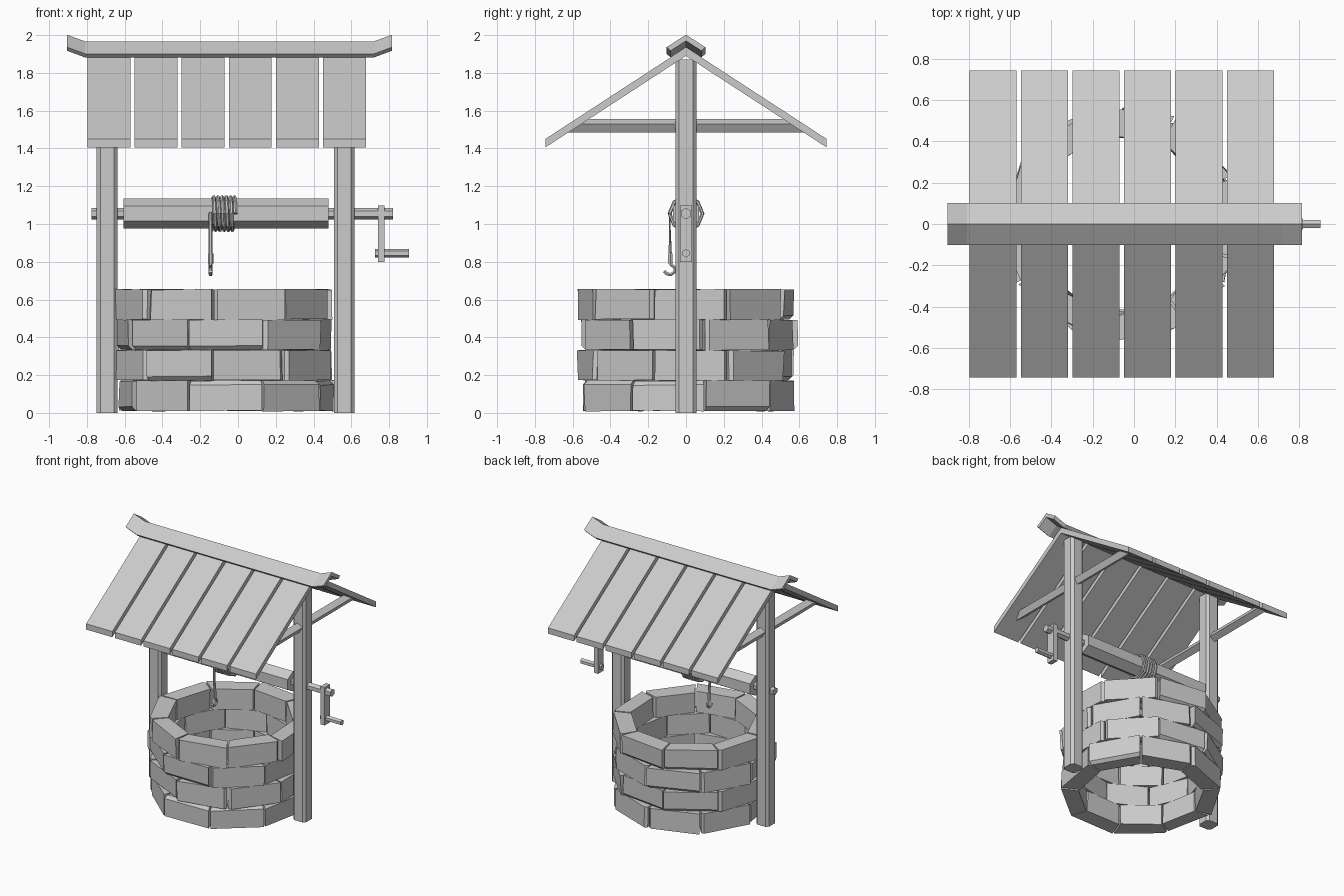
import bpy, bmesh, math, random
from math import sin, cos, pi, radians

if "Cube" in bpy.data.objects:
    bpy.data.objects.remove(bpy.data.objects["Cube"])

random.seed(4)
CX = -0.065          # centre line of the well and posts
AXLE_Z = 1.055


def finish(name, bm):
    bmesh.ops.recalc_face_normals(bm, faces=bm.faces)
    me = bpy.data.meshes.new(name)
    bm.to_mesh(me)
    bm.free()
    ob = bpy.data.objects.new(name, me)
    bpy.context.collection.objects.link(ob)
    return ob


def loft(name, sections):
    """Skin a closed solid through equal-length rings of points."""
    bm = bmesh.new()
    rings = [[bm.verts.new(p) for p in s] for s in sections]
    n = len(rings[0])
    for a, b in zip(rings, rings[1:]):
        for i in range(n):
            j = (i + 1) % n
            bm.faces.new((a[i], a[j], b[j], b[i]))
    bm.faces.new(rings[0])
    bm.faces.new(rings[-1])
    return finish(name, bm)


def prism_x(name, profile, x0, x1):
    return loft(name, [[(x, y, z) for y, z in profile] for x in (x0, x1)])


def ngon(n, r, cz, start=90):
    return [(r * cos(radians(start) + 2 * pi * i / n),
             cz + r * sin(radians(start) + 2 * pi * i / n)) for i in range(n)]


def tube(name, pts, r):
    cu = bpy.data.curves.new(name, 'CURVE')
    cu.dimensions = '3D'
    cu.bevel_depth = r
    cu.bevel_resolution = 1
    cu.use_fill_caps = True
    sp = cu.splines.new('POLY')
    sp.points.add(len(pts) - 1)
    for p, co in zip(sp.points, pts):
        p.co = (*co, 1)
    ob = bpy.data.objects.new(name, cu)
    bpy.context.collection.objects.link(ob)
    bpy.ops.object.select_all(action='DESELECT')
    ob.select_set(True)
    bpy.context.view_layer.objects.active = ob
    bpy.ops.object.convert(target='MESH')
    for f in bpy.context.object.data.polygons:
        f.use_smooth = False


def stone(name, a0, a1, z0, z1, worn):
    """Wedge block; worn picks a chamfered outer edge (1 top, -1 bottom, 0 none)."""
    push = random.uniform(-0.012, 0.008)
    ri, ro = 0.45 + push, 0.582 + push
    bm = bmesh.new()
    v = []
    for z in (z0, z1):
        for r, a in ((ri, a0), (ro, a0), (ro, a1), (ri, a1)):
            k = r + random.uniform(-0.006, 0.006)
            v.append(bm.verts.new((CX + k * sin(a), -k * cos(a),
                                   z + random.uniform(-0.003, 0.003))))
    for f in ((0, 1, 2, 3), (4, 5, 6, 7), (0, 1, 5, 4), (1, 2, 6, 5), (2, 3, 7, 6), (3, 0, 4, 7)):
        bm.faces.new([v[i] for i in f])
    bmesh.ops.recalc_face_normals(bm, faces=bm.faces)
    pair = {1: (5, 6), -1: (1, 2), 0: random.choice(((1, 5), (2, 6)))}[worn]
    edge = bm.edges.get((v[pair[0]], v[pair[1]]))
    bmesh.ops.bevel(bm, geom=[edge], offset=0.022, segments=1, affect='EDGES')
    finish(name, bm)


# Stone wall: four staggered courses of nine blocks
for c in range(4):
    z0 = 0.01 + c * 0.161
    start = 20 if c % 2 == 0 else -7
    for i in range(9):
        a0, a1 = radians(start + 40 * i + 0.6), radians(start + 40 * (i + 1) - 0.6)
        worn = random.choice((0, 0, 0, 1, -1))
        if c == 2 and i == 8:
            worn = -1
        if c == 0 and i in (0, 1):
            worn = 1
        stone(f"wall_stone_{c}_{i}", a0, a1, z0 + 0.001, z0 + 0.160, worn)

# Posts and the tilted cross braces under the roof
for side, tag in ((-1, "left"), (1, "right")):
    px = CX + side * 0.628
    h, k = 0.055, 0.036
    octa = [(-h, -k), (-k, -h), (k, -h), (h, -k), (h, k), (k, h), (-k, h), (-h, k)]
    loft(f"{tag}_post", [[(px + x, y, z) for x, y in octa] for z in (0, 1.87)])
    for d, end in ((-1, "front"), (1, "back")):
        near, far = [], []
        for q in range(4):
            a = radians(45 + 90 * q - 30 * side)
            x, z = px + 0.036 * cos(a), 1.52 + 0.036 * sin(a)
            near.append((x, d * 0.03, z))
            far.append((x, d * (1.90 - z) / 0.651, z))
        loft(f"{tag}_{end}_brace", [near, far])

# Roof planks, both slopes
for i in range(6):
    x0 = -0.797 + i * 0.2495
    for d, end in ((-1, "front"), (1, "back")):
        prism_x(f"{end}_roof_plank_{i}",
                [(0, 1.89), (0, 1.935), (d * 0.745, 1.45), (d * 0.745, 1.405)],
                x0, x0 + 0.227)

# Ridge cap with upturned ends
chevron = [(0, 1.967), (0.102, 1.901), (0.082, 1.882), (0, 1.935), (-0.082, 1.882), (-0.102, 1.901)]
loft("ridge_cap", [[(x, y, z + dz) for y, z in chevron]
                   for x, dz in ((-0.905, 0.035), (-0.81, 0), (0.72, 0), (0.815, 0.035))])

# Winch: drum, axle, crank arm and handle
prism_x("winch_drum", ngon(6, 0.08, AXLE_Z), -0.605, 0.48)
prism_x("axle", ngon(6, 0.03, AXLE_Z), -0.775, 0.82)
prism_x("crank_arm", [(-0.033, 0.8), (0.033, 0.8), (0.033, 1.098), (-0.033, 1.098)], 0.74, 0.775)
prism_x("crank_handle", ngon(6, 0.022, 0.845), 0.725, 0.905)

# Rope: coils on the drum, then a straight drop
turns, seg = 6, 8
coil = []
for i in range(turns * seg + 1):
    a = pi + 2 * pi * i / seg
    coil.append((-0.145 + 0.132 * i / (turns * seg), 0.087 * cos(a), AXLE_Z + 0.087 * sin(a)))
tube("rope", [(-0.145, -0.083, 0.82)] + coil, 0.0105)

# Hook with its collar
tube("hook_collar", [(-0.145, -0.083, 0.845), (-0.145, -0.083, 0.79)], 0.014)
tube("hook", [(-0.145, y, z) for y, z in
              ((-0.083, 0.81), (-0.08, 0.785), (-0.06, 0.77), (-0.058, 0.748),
               (-0.08, 0.732), (-0.1, 0.736), (-0.116, 0.75))], 0.010)
